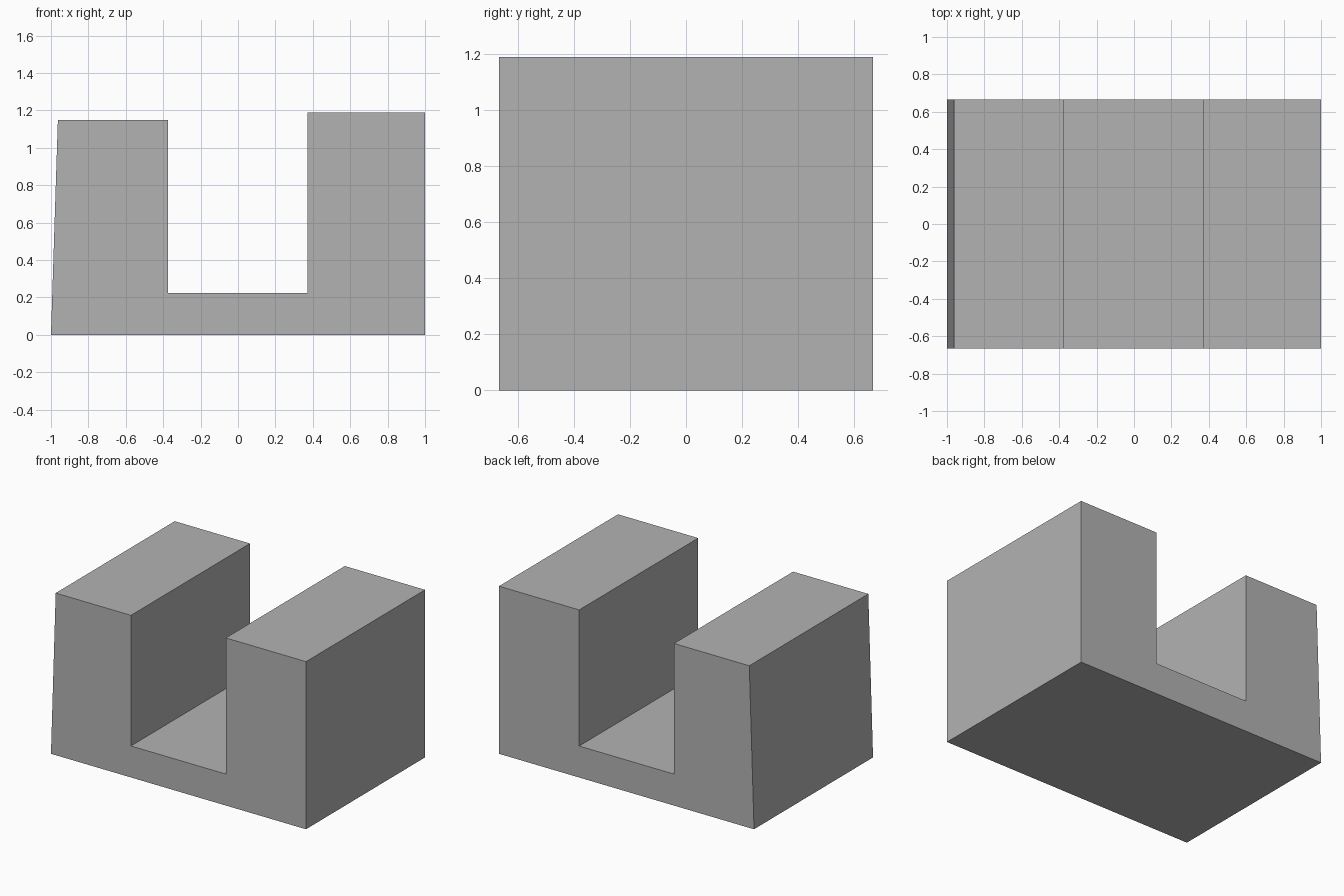
import bpy
import bmesh
from mathutils import Vector

default_cube = bpy.data.objects.get("Cube")
if default_cube:
    bpy.data.objects.remove(default_cube, do_unlink=True)

DEPTH = 1.333


def flat_material(name, colour):
    mat = bpy.data.materials.new(name)
    mat.use_nodes = True
    mat.diffuse_color = colour
    mat.node_tree.nodes["Principled BSDF"].inputs["Base Color"].default_value = colour
    return mat


def extruded_profile(name, outline, depth, mat):
    """Extrude a closed x-z outline along y, centred on y = 0."""
    bm = bmesh.new()
    face = bm.faces.new([bm.verts.new((x, -depth / 2, z)) for x, z in outline])
    result = bmesh.ops.extrude_face_region(bm, geom=[face], use_keep_orig=True)
    moved = [v for v in result["geom"] if isinstance(v, bmesh.types.BMVert)]
    bmesh.ops.translate(bm, verts=moved, vec=Vector((0, depth, 0)))
    bmesh.ops.recalc_face_normals(bm, faces=bm.faces)
    mesh = bpy.data.meshes.new(name)
    bm.to_mesh(mesh)
    bm.free()
    mesh.materials.append(mat)
    obj = bpy.data.objects.new(name, mesh)
    bpy.context.collection.objects.link(obj)
    return obj


grey = flat_material("plain grey", (0.45, 0.45, 0.45, 1))

# U-shaped block: slanted lower wall, channel floor, taller straight wall
channel_outline = [
    (-1, 0), (1, 0), (1, 1.188), (0.371, 1.188),
    (0.371, 0.223), (-0.373, 0.223), (-0.373, 1.149), (-0.963, 1.149),
]
extruded_profile("channel_block", channel_outline, DEPTH, grey)
